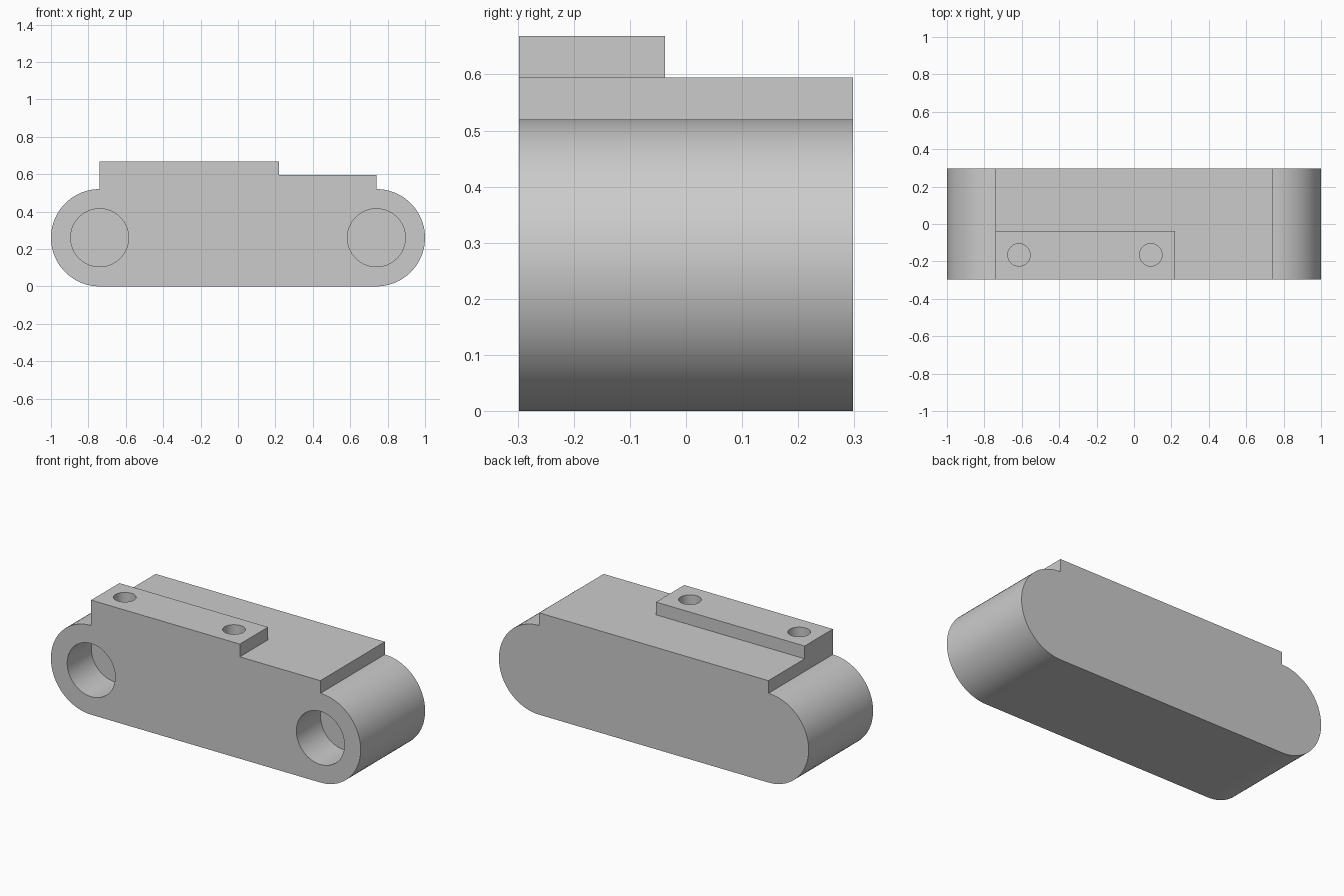
import bpy
import bmesh
from math import cos, sin, pi, radians
from mathutils import Matrix

old = bpy.data.objects.get("Cube")
if old:
    bpy.data.objects.remove(old, do_unlink=True)

# Main dimensions
UNIT = 0.0743               # step height, the module of the part
RADIUS = 3.5 * UNIT         # rounded ends
HALF_X = 1.0 - RADIUS       # centres of the rounded ends
HALF_Y = 4 * UNIT
DECK_Z = 8 * UNIT
RAIL_Z = 9 * UNIT
ARC_STEPS = 40

grey = bpy.data.materials.new("plain_grey")
grey.use_nodes = True
colour = (0.6, 0.6, 0.6, 1)
grey.diffuse_color = colour
grey.node_tree.nodes["Principled BSDF"].inputs["Base Color"].default_value = colour


def add_object(name, bm):
    bmesh.ops.recalc_face_normals(bm, faces=bm.faces[:])
    mesh = bpy.data.meshes.new(name)
    bm.to_mesh(mesh)
    bm.free()
    mesh.materials.append(grey)
    obj = bpy.data.objects.new(name, mesh)
    bpy.context.collection.objects.link(obj)
    return obj


def extrude_profile(name, points, y0, y1):
    bm = bmesh.new()
    face = bm.faces.new([bm.verts.new((x, y0, z)) for x, z in points])
    grown = bmesh.ops.extrude_face_region(bm, geom=[face])["geom"]
    verts = [g for g in grown if isinstance(g, bmesh.types.BMVert)]
    bmesh.ops.translate(bm, verts=verts, vec=(0, y1 - y0, 0))
    return add_object(name, bm)


def cylinder(name, radius, depth, location, axis):
    bm = bmesh.new()
    turn = Matrix.Rotation(pi / 2, 4, "X") if axis == "Y" else Matrix()
    bmesh.ops.create_cone(bm, cap_ends=True, segments=64, radius1=radius,
                          radius2=radius, depth=depth,
                          matrix=Matrix.Translation(location) @ turn)
    return add_object(name, bm)


def combine(target, tool, operation):
    mod = target.modifiers.new(operation.lower(), "BOOLEAN")
    mod.operation = operation
    mod.solver = "EXACT"
    mod.object = tool
    bpy.context.view_layer.objects.active = target
    bpy.ops.object.modifier_apply(modifier=mod.name)
    bpy.data.objects.remove(tool, do_unlink=True)


def end_arc(side):
    # Half circle running counter-clockwise around one rounded end
    start = -pi / 2 if side > 0 else pi / 2
    angles = [start + pi * i / ARC_STEPS for i in range(ARC_STEPS + 1)]
    return [(side * HALF_X + RADIUS * cos(a), RADIUS + RADIUS * sin(a)) for a in angles]


# Rounded body with the raised deck
deck = [(HALF_X, DECK_Z), (-HALF_X, DECK_Z)]
body = extrude_profile("link_body", end_arc(1) + deck + end_arc(-1), -HALF_Y, HALF_Y)

# Raised rail along the front edge
rail_right = 0.22
rail = extrude_profile("raised_rail",
                       [(-HALF_X, DECK_Z), (rail_right, DECK_Z),
                        (rail_right, RAIL_Z), (-HALF_X, RAIL_Z)],
                       -HALF_Y, -HALF_Y + 3.5 * UNIT)
combine(body, rail, "UNION")

# Blind pin sockets in the front face
socket_depth = 3 * UNIT
for side in (-1, 1):
    cutter = cylinder("socket_cutter", 0.155, 2 * socket_depth,
                      (side * HALF_X, -HALF_Y, RADIUS), "Y")
    combine(body, cutter, "DIFFERENCE")

# Screw holes in the rail
screw_depth = 2 * UNIT
for x in (-0.615, 0.09):
    cutter = cylinder("screw_cutter", 0.06, 2 * screw_depth, (x, -0.165, RAIL_Z), "Z")
    combine(body, cutter, "DIFFERENCE")

# Smooth curved walls, crisp edges
bpy.ops.object.select_all(action="DESELECT")
body.select_set(True)
bpy.context.view_layer.objects.active = body
bpy.ops.object.shade_smooth_by_angle(angle=radians(30))
